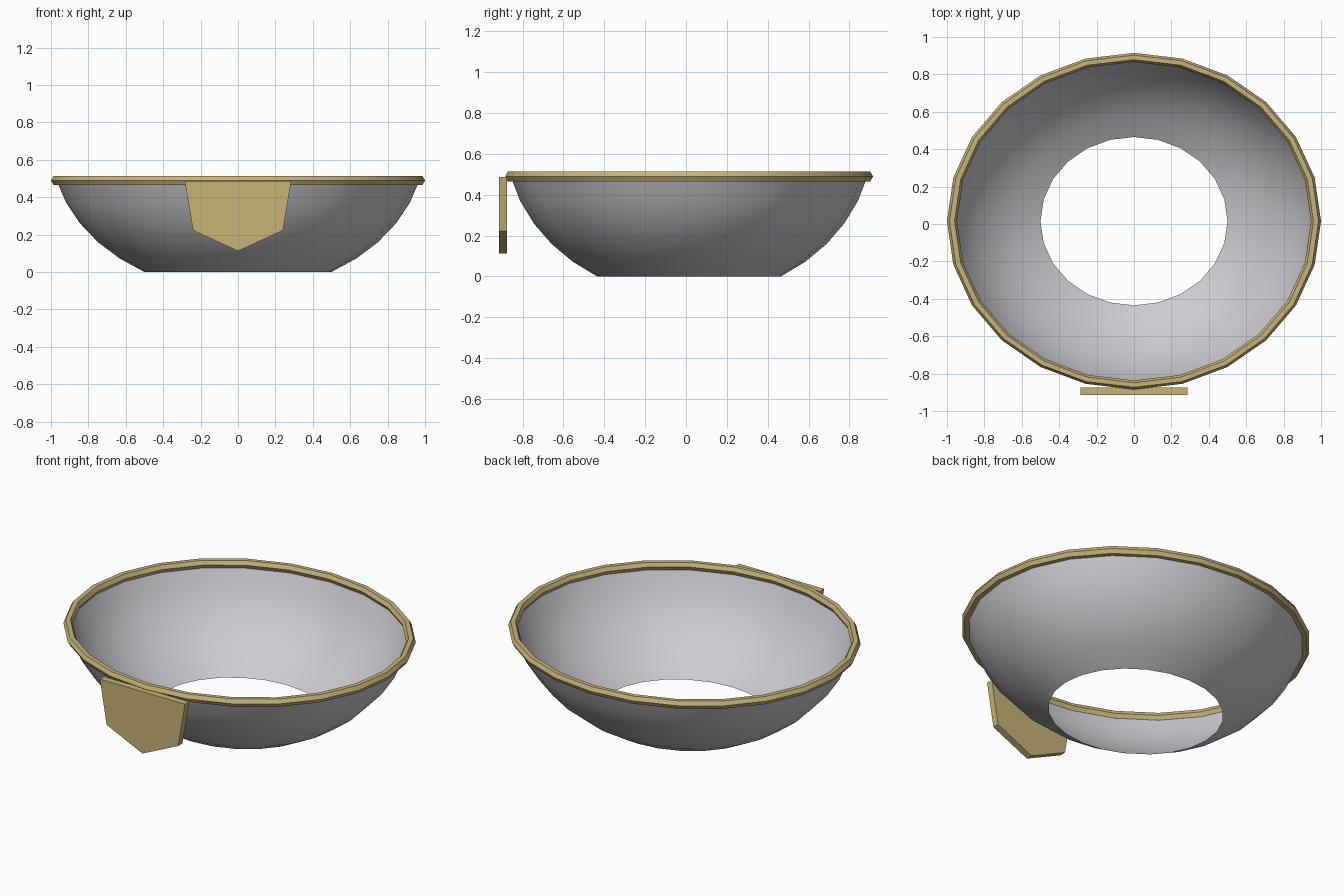
import bpy, bmesh, math

old = bpy.data.objects.get("Cube")
if old:
    bpy.data.objects.remove(old, do_unlink=True)

SIDES = 24        # segments around the bowl
SQUASH = 0.9      # depth of the oval relative to its width
CENTRE_Y = 0.015


def material(name, color):
    m = bpy.data.materials.new(name)
    m.use_nodes = True
    m.diffuse_color = color
    bsdf = next(n for n in m.node_tree.nodes if n.type == 'BSDF_PRINCIPLED')
    bsdf.inputs["Base Color"].default_value = color
    return m


def finish(bm, name, mat):
    mesh = bpy.data.meshes.new(name)
    bm.to_mesh(mesh)
    bm.free()
    mesh.materials.append(mat)
    obj = bpy.data.objects.new(name, mesh)
    bpy.context.collection.objects.link(obj)
    return obj


def lathe(name, profile, mat, closed=False):
    """Sweep (radius, z) points around an oval and smooth the gentle edges."""
    bm = bmesh.new()
    rings = []
    for r, z in profile:
        angles = [2 * math.pi * i / SIDES for i in range(SIDES)]
        rings.append([bm.verts.new((r * math.cos(a),
                                    CENTRE_Y + SQUASH * r * math.sin(a), z))
                      for a in angles])
    pairs = list(zip(rings, rings[1:]))
    if closed:
        pairs.append((rings[-1], rings[0]))
    for low, high in pairs:
        for i in range(SIDES):
            j = (i + 1) % SIDES
            bm.faces.new((low[i], low[j], high[j], high[i]))
    obj = finish(bm, name, mat)
    bpy.ops.object.select_all(action='DESELECT')
    obj.select_set(True)
    bpy.context.view_layer.objects.active = obj
    bpy.ops.object.shade_smooth_by_angle(angle=math.radians(30))
    return obj


steel = material("pale steel", (0.597, 0.597, 0.631, 1))
gold = material("dull gold", (0.578, 0.456, 0.181, 1))

# Open-bottomed bowl: a band of a flattened sphere
START, END, STEPS = math.radians(30), math.radians(76), 5
bowl_profile = []
for k in range(STEPS + 1):
    t = START + (END - START) * k / STEPS
    bowl_profile.append((math.sin(t), 0.785 * (math.cos(START) - math.cos(t))))
lathe("bowl", bowl_profile, steel)

# Six-sided rolled rim
rim_profile = [(0.973 + 0.027 * math.cos(math.radians(60 * k)),
                0.489 + 0.027 * math.sin(math.radians(60 * k)))
               for k in range(6)]
lathe("rim", rim_profile, gold, closed=True)

# Pointed plate hanging at the front of the rim
outline = [(-0.285, 0.487), (-0.24, 0.222), (0, 0.112),
           (0.24, 0.222), (0.285, 0.487)]
bm = bmesh.new()
front = bm.faces.new([bm.verts.new((x, -0.915, z)) for x, z in outline])
back = bmesh.ops.extrude_face_region(bm, geom=[front], use_keep_orig=True)
bmesh.ops.translate(bm, vec=(0, 0.04, 0),
                    verts=[g for g in back["geom"]
                           if isinstance(g, bmesh.types.BMVert)])
bmesh.ops.recalc_face_normals(bm, faces=bm.faces[:])
finish(bm, "front_plate", gold)
